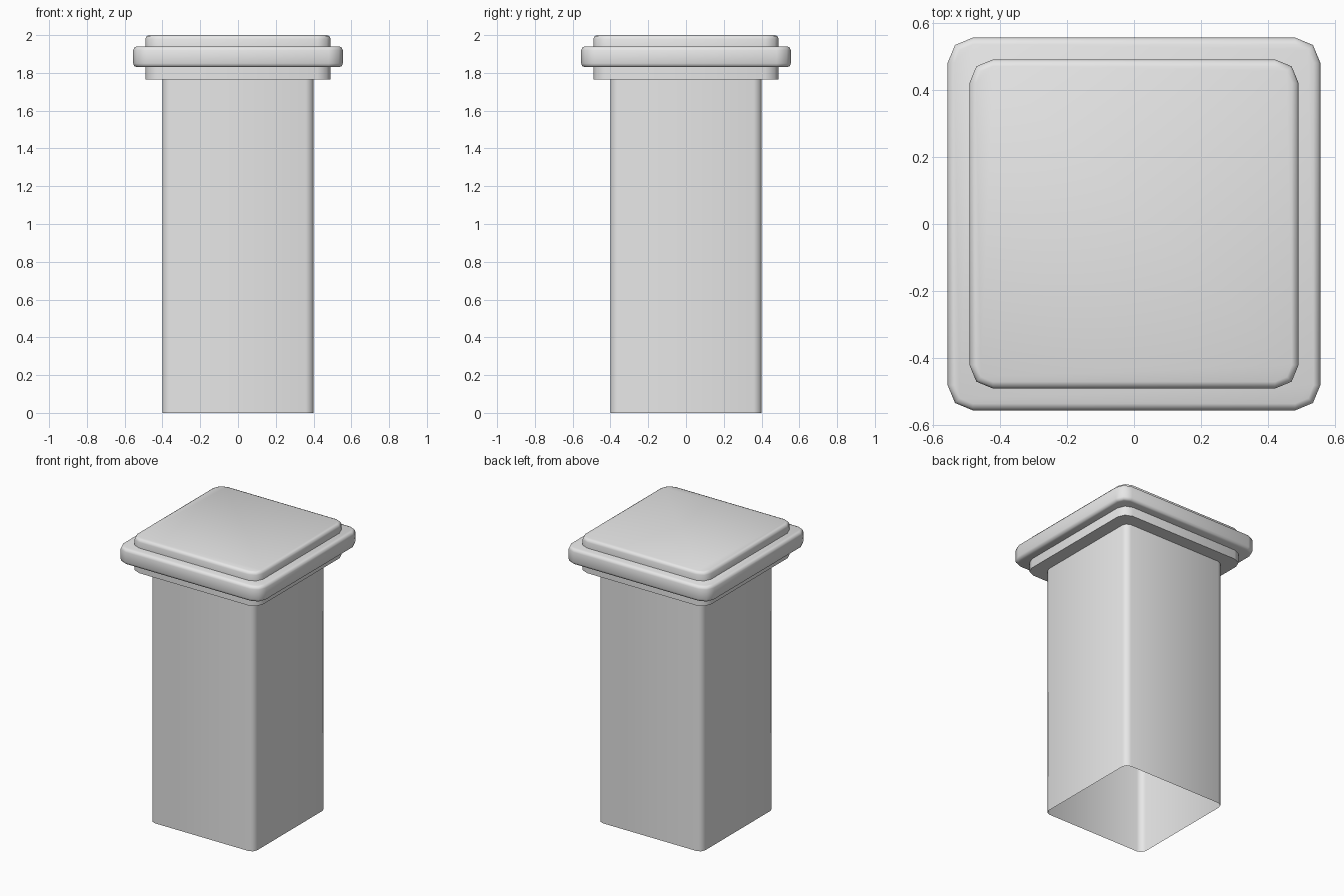
import bpy, bmesh, math

cube = bpy.data.objects.get("Cube")
if cube:
    bpy.data.objects.remove(cube, do_unlink=True)

grey = bpy.data.materials.new("plain grey")
grey.use_nodes = True
color = (0.8, 0.8, 0.8, 1)
grey.diffuse_color = color
grey.node_tree.nodes["Principled BSDF"].inputs["Base Color"].default_value = color


def ring(bm, half, radius, z):
    """Square outline whose corners are rounded in two segments."""
    verts = []
    for quarter in range(4):
        mid = math.radians(45 + 90 * quarter)
        cx = math.copysign(half - radius, math.cos(mid))
        cy = math.copysign(half - radius, math.sin(mid))
        for step in range(3):
            a = math.radians(90 * quarter + 45 * step)
            verts.append(bm.verts.new((cx + radius * math.cos(a),
                                       cy + radius * math.sin(a), z)))
    return verts


def loft(name, profile, capped=True):
    """Join (half width, corner radius, height) outlines into one part."""
    bm = bmesh.new()
    rings = [ring(bm, *p) for p in profile]
    for low, high in zip(rings, rings[1:]):
        for i in range(len(low)):
            j = (i + 1) % len(low)
            bm.faces.new((low[i], low[j], high[j], high[i]))
    if capped:
        bm.faces.new(rings[0][::-1])
        bm.faces.new(rings[-1])
    mesh = bpy.data.meshes.new(name)
    bm.to_mesh(mesh)
    bm.free()
    mesh.materials.append(grey)
    obj = bpy.data.objects.new(name, mesh)
    bpy.context.collection.objects.link(obj)
    bpy.ops.object.select_all(action="DESELECT")
    obj.select_set(True)
    bpy.context.view_layer.objects.active = obj
    bpy.ops.object.shade_smooth_by_angle(angle=math.radians(50))


def rounded_edge(half, radius, z, size, up):
    """Quarter-round edge ending at height z, listed from bottom to top."""
    points = []
    for step in range(3):
        a = math.radians(45 * step)
        inset = size * (1 - math.cos(a))
        points.append((half - inset, radius - inset,
                       z - up * size * (1 - math.sin(a))))
    return points if up > 0 else points[::-1]


# Hollow shaft, open underneath
loft("shaft", [(0.4, 0.04, 0), (0.4, 0.04, 1.77)], capped=False)

# Stepped cap: plain lower slab, rounded wide band, rounded top slab
loft("lower_slab", [(0.49, 0.07, 1.765), (0.49, 0.07, 1.84)])
loft("wide_band", rounded_edge(0.555, 0.075, 1.83, 0.02, -1)
     + rounded_edge(0.555, 0.075, 1.94, 0.02, 1))
loft("top_slab", [(0.49, 0.07, 1.93)] + rounded_edge(0.49, 0.07, 2.0, 0.02, 1))
